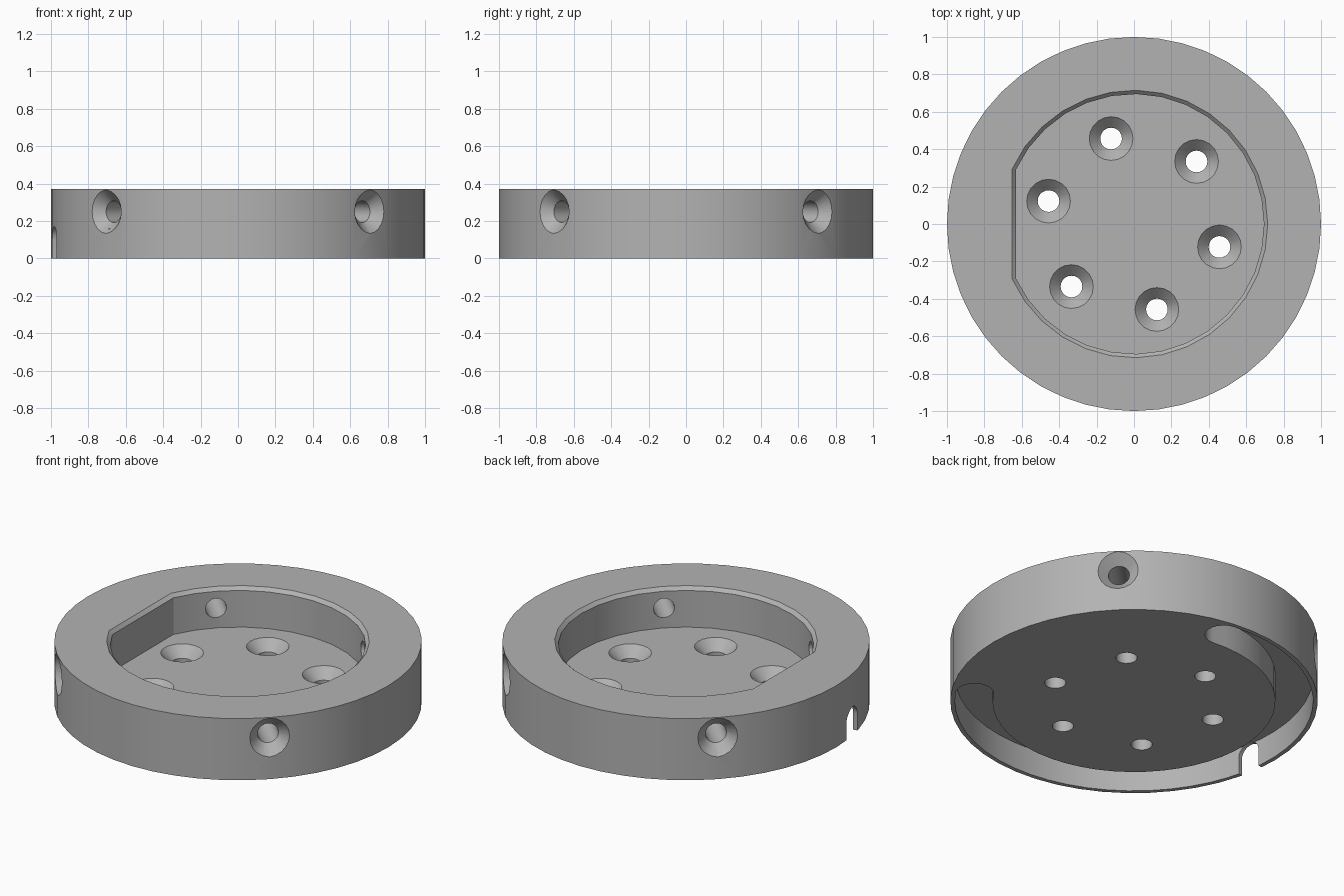
import bpy, bmesh, math
from mathutils import Matrix, Vector

cube = bpy.data.objects.get("Cube")
if cube:
    bpy.data.objects.remove(cube, do_unlink=True)

HEIGHT, FLOOR = 0.37, 0.13

grey = bpy.data.materials.new("plain grey")
grey.use_nodes = True
grey.diffuse_color = (0.45, 0.45, 0.45, 1)
grey.node_tree.nodes["Principled BSDF"].inputs["Base Color"].default_value = grey.diffuse_color


def polar(r, degrees):
    a = math.radians(degrees)
    return Vector((r * math.cos(a), r * math.sin(a)))


def arc(r, start, end, steps, centre=(0, 0)):
    return [Vector(centre) + polar(r, start + (end - start) * i / steps) for i in range(steps + 1)]


def circle(r, steps):
    return arc(r, 0, 360, steps)[:-1]


def loft(name, layers, matrix=Matrix()):
    """Closed solid through (outline, height) layers of equal point count."""
    bm = bmesh.new()
    rings = [[bm.verts.new((p.x, p.y, z)) for p in outline] for outline, z in layers]
    for low, high in zip(rings, rings[1:]):
        for i in range(len(low)):
            j = (i + 1) % len(low)
            bm.faces.new((low[i], low[j], high[j], high[i]))
    bm.faces.new(rings[0])
    bm.faces.new(rings[-1])
    bmesh.ops.recalc_face_normals(bm, faces=bm.faces)
    bm.transform(matrix)
    mesh = bpy.data.meshes.new(name)
    bm.to_mesh(mesh)
    bm.free()
    mesh.materials.append(grey)
    obj = bpy.data.objects.new(name, mesh)
    bpy.context.collection.objects.link(obj)
    return obj


def cut(body, cutter):
    bpy.context.view_layer.objects.active = body
    mod = body.modifiers.new("cut", "BOOLEAN")
    mod.operation, mod.solver, mod.object = "DIFFERENCE", "EXACT", cutter
    bpy.ops.object.modifier_apply(modifier=mod.name)
    bpy.data.objects.remove(cutter, do_unlink=True)


def screw_hole(surface, sink, matrix):
    """Countersunk hole along local z, its wide mouth at height surface."""
    narrow, wide = circle(0.058, 20), circle(0.117, 20)
    return loft("screw_hole", [(narrow, surface - 0.4), (narrow, surface - sink),
                               (wide, surface), (wide, surface + 0.1)], matrix)


def d_outline(r, flat):
    """Circle with a straight side facing -x."""
    a = math.degrees(math.acos(-flat / r))
    return arc(r, -a, a, 28)


# Solid disc
body = loft("mounting_ring", [(circle(1, 48), 0), (circle(1, 48), HEIGHT)])

# D-shaped pocket with a chamfered lip
inner, lip = d_outline(0.695, 0.632), d_outline(0.715, 0.652)
cut(body, loft("pocket", [(inner, FLOOR), (inner, HEIGHT - 0.02), (lip, HEIGHT), (lip, HEIGHT + 0.1)]))

# Six countersunk holes in the floor
for k in range(6):
    p = polar(0.473, 45 + 60 * k)
    cut(body, screw_hole(FLOOR, 0.06, Matrix.Translation((p.x, p.y, 0))))

# Four countersunk holes through the side wall
for k in range(4):
    turn = Matrix.Rotation(math.radians(45 + 90 * k), 4, "Z")
    cut(body, screw_hole(1.0, 0.06, Matrix.Translation((0, 0, 0.25)) @ turn
                         @ Matrix.Rotation(math.pi / 2, 4, "Y")))

# Curved channel under the base, with round ends
START, END, R_IN, R_OUT = 84, 326, 0.77, 0.975
mid, half = (R_IN + R_OUT) / 2, (R_OUT - R_IN) / 2
channel = (arc(R_OUT, START, END, 36)
           + arc(half, END, END + 180, 10, polar(mid, END))[1:-1]
           + arc(R_IN, END, START, 36)
           + arc(half, START + 180, START + 360, 10, polar(mid, START))[1:-1])
cut(body, loft("channel", [(channel, -0.1), (channel, 0.16)]))

# Arched cable exit from the channel
arch = arc(0.07, 0, 180, 12) + [Vector((-0.07, -0.2)), Vector((0.07, -0.2))]
exit_turn = Matrix.Rotation(math.radians(190), 4, "Z")
exit_axes = Matrix(((0, 0, 1, 0), (1, 0, 0, 0), (0, 1, 0, 0.1), (0, 0, 0, 1)))
cut(body, loft("cable_exit", [(arch, 0.87), (arch, 1.1)], exit_turn @ exit_axes))

# Smooth curved walls, keep rims sharp
bpy.ops.object.select_all(action="DESELECT")
body.select_set(True)
bpy.context.view_layer.objects.active = body
bpy.ops.object.shade_smooth_by_angle(angle=math.radians(30))
